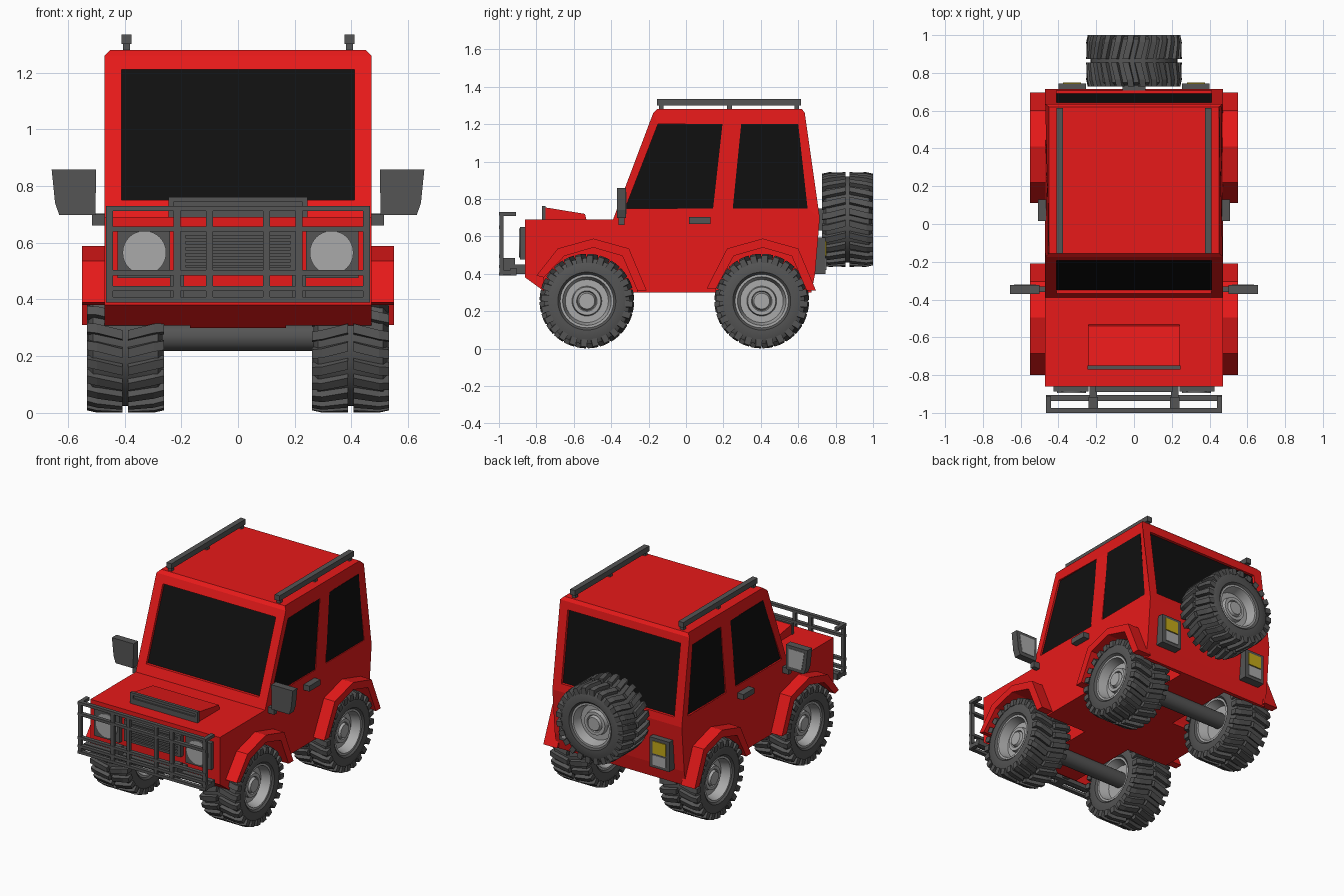
import bpy, bmesh, math

if "Cube" in bpy.data.objects:
    bpy.data.objects.remove(bpy.data.objects["Cube"])

def material(name, r, g, b):
    m = bpy.data.materials.new(name)
    m.diffuse_color = (r, g, b, 1)
    m.use_nodes = True
    m.node_tree.nodes["Principled BSDF"].inputs["Base Color"].default_value = m.diffuse_color
    return m

RED = material("red_paint", 0.8, 0.01, 0.01)
GLASS = material("black_glass", 0.005, 0.005, 0.005)
DARK = material("dark_grey", 0.09, 0.09, 0.09)
LIGHT = material("light_grey", 0.4, 0.4, 0.4)
AMBER = material("amber", 0.55, 0.4, 0.01)

def make(name, verts, faces, mat, mirror=False, smooth=False):
    me = bpy.data.meshes.new(name)
    me.from_pydata(verts, [], faces)
    bm = bmesh.new()
    bm.from_mesh(me)
    bmesh.ops.remove_doubles(bm, verts=bm.verts, dist=1e-5)
    bmesh.ops.recalc_face_normals(bm, faces=bm.faces)
    bm.to_mesh(me)
    bm.free()
    me.materials.append(mat)
    ob = bpy.data.objects.new(name, me)
    bpy.context.collection.objects.link(ob)
    if mirror:
        ob.modifiers.new("mirror", 'MIRROR').use_mirror_merge = False
    if smooth:
        bpy.context.view_layer.objects.active = ob
        ob.select_set(True)
        bpy.ops.object.shade_smooth_by_angle(angle=math.radians(35))
        ob.select_set(False)
    return ob

def prism(name, prof, x0, x1, mat, mirror=False):
    """Extrude a (y, z) outline along x."""
    n = len(prof)
    v = [(x, y, z) for x in (x0, x1) for y, z in prof]
    f = [tuple(range(n)), tuple(range(2 * n - 1, n - 1, -1))]
    f += [(i, (i + 1) % n, n + (i + 1) % n, n + i) for i in range(n)]
    return make(name, v, f, mat, mirror)

def boxes(name, items, mat, mirror=False):
    """Several boxes (x0, x1, y0, y1, z0, z1) in one object."""
    v, f = [], []
    for x0, x1, y0, y1, z0, z1 in items:
        b = len(v)
        v += [(x, y, z) for x in (x0, x1) for y in (y0, y1) for z in (z0, z1)]
        f += [tuple(b + i for i in q) for q in ((0, 1, 3, 2), (4, 6, 7, 5), (0, 4, 5, 1),
                                               (2, 3, 7, 6), (0, 2, 6, 4), (1, 5, 7, 3))]
    me_ob = make(name, v, f, mat, mirror)
    return me_ob

def lathe(name, prof, mat, seg=32):
    """Spin an (x, radius) outline around the x axis."""
    v, f, n = [], [], len(prof)
    for i in range(seg):
        a = 2 * math.pi * i / seg
        v += [(x, r * math.cos(a), r * math.sin(a)) for x, r in prof]
    for i in range(seg):
        j = (i + 1) % seg
        f += [(i * n + k, i * n + k + 1, j * n + k + 1, j * n + k) for k in range(n - 1)]
    return make(name, v, f, mat, smooth=True)

def cut(target, cutter):
    m = target.modifiers.new("cut", 'BOOLEAN')
    m.operation, m.object, m.solver = 'DIFFERENCE', cutter, 'EXACT'
    cutter.hide_render = True
    bpy.context.view_layer.objects.active = target
    bpy.ops.object.modifier_apply(modifier="cut")
    bpy.data.objects.remove(cutter)

# Body shell
body = prism("body", [(-.86, .38), (-.86, .69), (-.39, .69), (-.175, 1.26), (-.155, 1.28), (.62, 1.28),
                      (.635, 1.26), (.715, .70), (.69, .40), (.67, .30), (-.75, .30)], -.47, .47, RED)
for v in body.data.vertices:
    if v.co.z > 1.27:
        v.co.x *= .957

# Wheel arches: wells cut beside the central floor, plus flares
OUTER = [(-.30, .32), (-.19, .535), (0, .588), (.19, .535), (.285, .31)]
INNER = [(-.25, .32), (-.155, .495), (0, .54), (.155, .495), (.235, .31)]
for name, cy, outer, inner in (
        ("front", -.495, [(-.305, .39)] + OUTER[1:], [(-.265, .38)] + INNER[1:]),
        ("rear", .41, OUTER, INNER)):
    o = [(cy + y, z) for y, z in outer]
    i = [(cy + y, z) for y, z in inner]
    well = [(i[0][0], .2)] + i + [(i[-1][0], .2)]
    for s in (-1, 1):
        cut(body, prism("well_cutter", well, s * .17, s * .6, RED))
    prism(name + "_fender_flare", o + i[::-1], .45, .55, RED, True)

# Windows: recess plus dark pane
SIDE = {"front_side_window": [(-.325, .75), (-.15, 1.2), (.195, 1.2), (.145, .75)],
        "rear_side_window": [(.25, .75), (.295, 1.2), (.6, 1.2), (.65, .75)]}
for name, prof in SIDE.items():
    for s in (-1, 1):
        cut(body, prism("window_cutter", prof, s * .455, s * .6, RED))
    prism(name, prof, .44, .457, GLASS, True)
for name, yb, yt, d in (("windshield", -.367, -.194, 1), ("rear_window", .708, .642, -1)):
    def slab(a, b):
        return [(yb + d * a, .75), (yb + d * b, .75), (yt + d * b, 1.21), (yt + d * a, 1.21)]
    cut(body, prism("window_cutter", slab(-.05, .02), -.41, .41, RED))
    prism(name, slab(.018, .04), -.41, .41, GLASS)

# Hood scoop with slotted front
prism("hood_scoop", [(-.755, .68), (-.755, .755), (-.54, .72), (-.53, .68)], -.24, .24, RED)
boxes("scoop_grille", [(-.245, .245, -.77, -.75, .745, .762), (-.245, .245, -.77, -.75, .685, .725),
                       (-.245, -.225, -.77, -.75, .72, .75), (.225, .245, -.77, -.75, .72, .75),
                       (-.23, .23, -.76, -.75, .72, .75)], DARK)

# Grille with slats
slats = [(-.19, .19, -.885, -.86, .52 + k * .021, .532 + k * .021) for k in range(5)]
boxes("grille", slats + [(-.205, .205, -.87, -.85, .50, .64), (-.205, -.185, -.89, -.86, .50, .64),
                         (.185, .205, -.89, -.86, .50, .64), (-.205, .205, -.89, -.86, .625, .64),
                         (-.205, .205, -.89, -.86, .50, .515)], DARK)

# Headlights
boxes("headlight_housing", [(.24, .425, -.888, -.85, .475, .65)], DARK, True)
for s in (-1, 1):
    lamp = lathe("headlight", [(0, 0), (0, .077), (.03, .077), (.03, 0)], LIGHT)
    lamp.rotation_euler.z = math.pi / 2
    lamp.location = (s * .33, -.894, .565)

# Bull bar, bumper bar and brackets
bars = [(-.465, .465, -1, -.975, z, z + .018) for z in (.712, .64, .485, .43, .39)]
boxes("bull_bar", bars, DARK)
boxes("bull_bar_posts", [(x - .012, x + .012, -.998, -.977, .39, .73) for x in (.453, .215, .1)]
      + [(.44, .466, -.99, -.91, .71, .73), (.44, .466, -.99, -.91, .395, .42)], DARK, True)
boxes("bumper_bar", [(-.465, .465, -.937, -.905, .39, .43)], DARK)
boxes("bumper_bracket", [(.19, .24, -.975, -.915, .39, .485), (.195, .235, -.92, -.84, .40, .45)], DARK, True)

# Wing mirrors
def front_panel(name, prof, y0, y1, mat):
    n = len(prof)
    v = [(x, y, z) for y in (y0, y1) for x, z in prof]
    f = [tuple(range(n)), tuple(range(2 * n - 1, n - 1, -1))]
    f += [(i, (i + 1) % n, n + (i + 1) % n, n + i) for i in range(n)]
    return make(name, v, f, mat, True)

front_panel("mirror_housing", [(.503, .697), (.63, .697), (.645, .74), (.657, .858), (.50, .858)], -.37, -.322, DARK)
front_panel("mirror_glass", [(.522, .72), (.615, .72), (.635, .838), (.52, .838)], -.34, -.319, LIGHT)
boxes("mirror_arm", [(.46, .515, -.36, -.33, .66, .70)], DARK, True)

# Door handles and roof rails
boxes("door_handle", [(.46, .508, .015, .13, .667, .703)], DARK, True)
boxes("roof_rail", [(.375, .411, -.155, .615, 1.30, 1.335)]
      + [(.38, .406, y, y + .025, 1.27, 1.31) for y in (-.145, .22, .58)], DARK, True)

# Tail lights
boxes("tail_light_housing", [(.255, .40, .67, .745, .40, .595)], DARK, True)
boxes("tail_lamp_upper", [(.28, .375, .73, .75, .495, .575)], AMBER, True)
boxes("tail_lamp_lower", [(.28, .375, .73, .75, .42, .485)], LIGHT, True)

# Wheels: tyre, tread lugs and dished rim, outer side facing +x
def wheel(name, loc, rot):
    tyre = lathe(name + "_tyre", [(-.115, .14), (-.13, .155), (-.13, .205), (-.115, .23), (.115, .23),
                                  (.13, .205), (.13, .155), (.115, .14), (-.115, .14)], DARK, 48)
    v, f = [], []
    count = 24
    for s in (-1, 1):
        for k in range(count):
            a0, b = 2 * math.pi * k / count, len(v)
            for x, skew, lo in ((.01, 0, .22), (.1, .09, .22), (.136, .11, .205)):
                hi = .253 if x < .12 else .245
                for r, w in ((lo, 0), (hi, .02), (hi, .15), (lo, .17)):
                    a = a0 + skew + w
                    v.append((s * x, r * math.cos(a), r * math.sin(a)))
            for q in (b, b + 4):
                f += [(q + i, q + (i + 1) % 4, q + 4 + (i + 1) % 4, q + 4 + i) for i in range(4)]
            f += [(b, b + 1, b + 2, b + 3), (b + 8, b + 9, b + 10, b + 11)]
    lugs = make(name + "_tread", v, f, DARK)
    rim = lathe(name + "_rim", [(-.06, 0), (-.06, .11), (-.12, .13), (-.12, .143), (.12, .143), (.12, .13),
                                (.06, .115), (.06, .08), (.085, .075), (.085, .055), (.075, .05),
                                (.095, .042), (.095, 0)], LIGHT)
    for ob in (tyre, lugs, rim):
        ob.location = loc
        ob.rotation_euler.z = rot

for name, y in (("front", -.53), ("rear", .405)):
    for side, s in (("right", 1), ("left", -1)):
        wheel(f"{name}_{side}_wheel", (s * .397, y, .254), 0 if s > 0 else math.pi)
    axle = lathe(name + "_axle", [(-.35, 0), (-.35, .05), (.35, .05), (.35, 0)], DARK)
    axle.location = (0, y, .268)

# Spare wheel on the back
wheel("spare_wheel", (0, .864, .69), math.pi / 2)
boxes("spare_mount", [(-.06, .06, .68, .82, .63, .75)], DARK)
